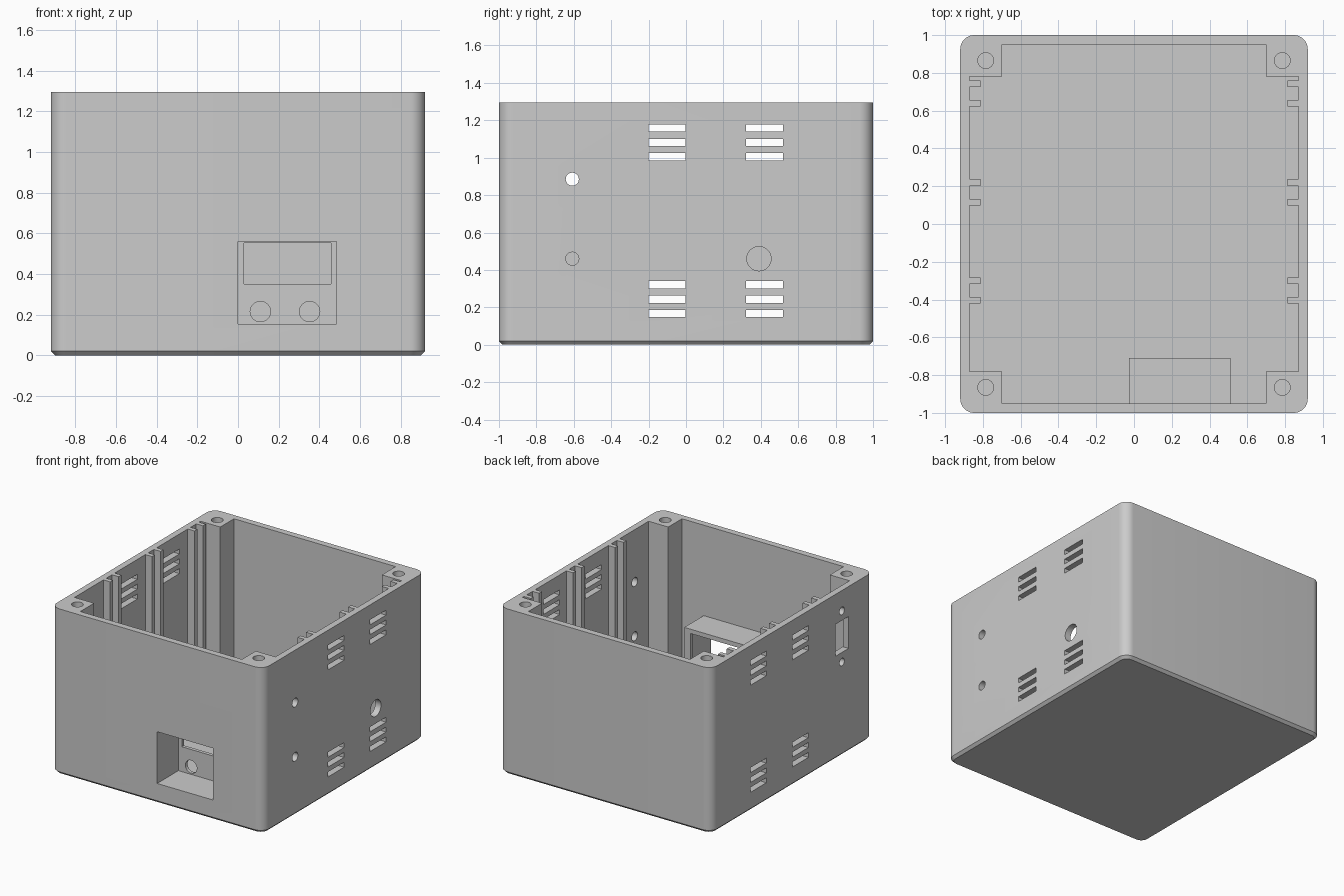
import bpy, bmesh, math
from mathutils import Matrix, Vector

cube = bpy.data.objects.get("Cube")
if cube:
    bpy.data.objects.remove(cube, do_unlink=True)

HX, HY, H = 0.92, 1.0, 1.295      # outer half sizes and height
WALL, FLOOR = 0.05, 0.05

grey = bpy.data.materials.new("plain grey")
grey.use_nodes = True
grey.diffuse_color = (0.6, 0.6, 0.6, 1)
grey.node_tree.nodes["Principled BSDF"].inputs["Base Color"].default_value = (0.6, 0.6, 0.6, 1)


def finish(name, bm):
    bmesh.ops.recalc_face_normals(bm, faces=bm.faces)
    mesh = bpy.data.meshes.new(name)
    bm.to_mesh(mesh)
    bm.free()
    mesh.materials.append(grey)
    ob = bpy.data.objects.new(name, mesh)
    bpy.context.collection.objects.link(ob)
    return ob


def add_box(bm, x, y, z):
    lo, hi = Vector((x[0], y[0], z[0])), Vector((x[1], y[1], z[1]))
    m = Matrix.Translation((lo + hi) / 2) @ Matrix.Diagonal((*(hi - lo), 1))
    return bmesh.ops.create_cube(bm, size=1, matrix=m)["verts"]


def add_hole(bm, centre, radius, depth, axis="Z"):
    turn = {"X": Matrix.Rotation(math.pi / 2, 4, "Y"),
            "Y": Matrix.Rotation(math.pi / 2, 4, "X"), "Z": Matrix()}[axis]
    bmesh.ops.create_cone(bm, cap_ends=True, segments=32, radius1=radius, radius2=radius,
                          depth=depth, matrix=Matrix.Translation(centre) @ turn)


def combine(target, bm, operation):
    """Apply a boolean with a temporary tool mesh."""
    tool = finish("tool", bm)
    mod = target.modifiers.new("boolean", "BOOLEAN")
    mod.operation, mod.object, mod.solver = operation, tool, "EXACT"
    bpy.context.view_layer.update()
    deps = bpy.context.evaluated_depsgraph_get()
    result = bpy.data.meshes.new_from_object(target.evaluated_get(deps))
    target.modifiers.clear()
    target.data = result
    bpy.data.objects.remove(tool, do_unlink=True)


# Outer block: rounded upright corners and a chamfered base
bm = bmesh.new()
add_box(bm, (-HX, HX), (-HY, HY), (0, H))
upright = [e for e in bm.edges if abs(e.verts[0].co.z - e.verts[1].co.z) > 0.5]
bmesh.ops.bevel(bm, geom=upright, offset=0.075, segments=10, profile=0.5, affect="EDGES")
base = [e for e in bm.edges if all(v.co.z < 0.001 for v in e.verts)]
bmesh.ops.bevel(bm, geom=base, offset=0.02, segments=1, affect="EDGES")
body = finish("enclosure_body", bm)

# Cavity profile: corner posts and paired board guides on both side walls
IX, IY, TIP = HX - WALL, HY - WALL, 0.812
side = [(0.70, -IY), (0.70, -0.78), (IX, -0.78)]
for slot in (-0.352, 0.167, 0.691):
    for a, b in ((-0.07, -0.035), (0.035, 0.07)):
        side += [(IX, slot + a), (TIP, slot + a), (TIP, slot + b), (IX, slot + b)]
side += [(IX, 0.78), (0.70, 0.78), (0.70, IY)]
outline = side + [(-x, y) for x, y in reversed(side)]
bm = bmesh.new()
face = bm.faces.new([bm.verts.new((x, y, FLOOR)) for x, y in outline])
up = bmesh.ops.extrude_face_region(bm, geom=[face])["geom"]
bmesh.ops.translate(bm, vec=(0, 0, H), verts=[g for g in up if isinstance(g, bmesh.types.BMVert)])
combine(body, bm, "DIFFERENCE")

# Control panel housing behind the front wall
bm = bmesh.new()
add_box(bm, (-0.027, 0.512), (-0.97, -0.71), (0.128, 0.587))
combine(body, bm, "UNION")

# Front recess
bm = bmesh.new()
add_box(bm, (0, 0.485), (-1.1, -0.737), (0.155, 0.56))
combine(body, bm, "DIFFERENCE")

# Display window and two knob holes in the recessed panel
bm = bmesh.new()
add_box(bm, (0.03, 0.457), (-0.8, -0.65), (0.35, 0.553))
for x in (0.11, 0.352):
    add_hole(bm, (x, -0.725, 0.215), 0.05, 0.15, "Y")
combine(body, bm, "DIFFERENCE")

# Ventilation slots and round holes in the side walls
bm = bmesh.new()
for s in (-1, 1):
    xs = sorted((s * 0.83, s * 1.0))
    for y in (-0.2, 0.32):
        for low in (0.147, 0.985):
            for i in range(3):
                z = low + i * 0.077
                add_box(bm, xs, (y, y + 0.198), (z, z + 0.039))
for y, z, r in ((-0.608, 0.885, 0.035), (-0.608, 0.46, 0.035), (0.39, 0.46, 0.065)):
    add_hole(bm, (0.9, y, z), r, 0.2, "X")

# Socket cutout with screw holes in the -x wall
add_box(bm, (-1.0, -0.83), (-0.697, -0.535), (0.81, 1.06))
for z in (0.735, 1.135):
    add_hole(bm, (-0.9, -0.615, z), 0.03, 0.2, "X")

# Lid screw holes in the corner posts
for sx in (-1, 1):
    for sy in (-1, 1):
        add_hole(bm, (sx * 0.785, sy * 0.865, H), 0.042, 0.8)
combine(body, bm, "DIFFERENCE")

# Smooth round surfaces, keep hard edges
bpy.ops.object.select_all(action="DESELECT")
body.select_set(True)
bpy.context.view_layer.objects.active = body
bpy.ops.object.shade_smooth_by_angle(angle=math.radians(30))
